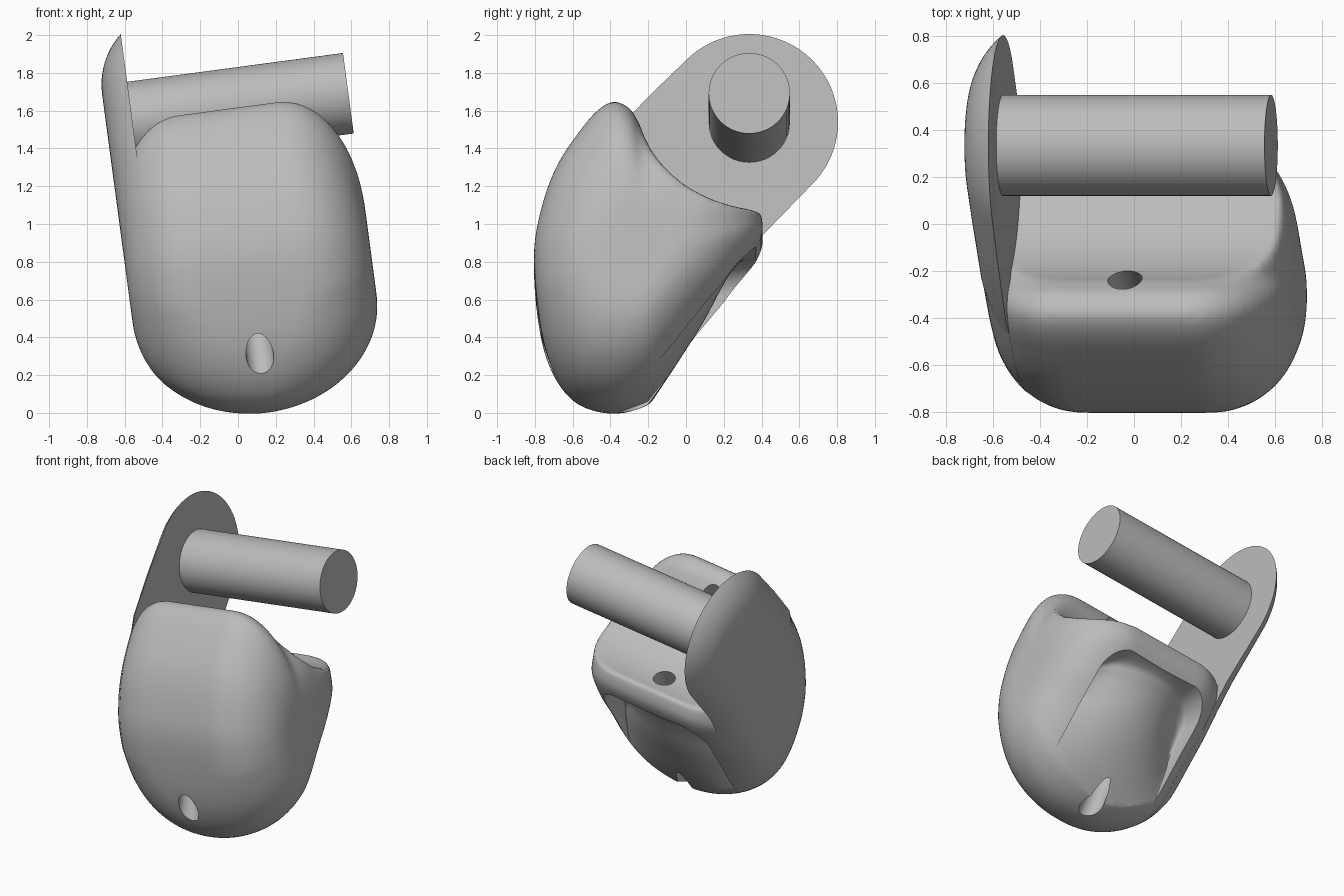
import bpy, bmesh, math
from mathutils import Vector

cube = bpy.data.objects.get("Cube")
if cube:
    bpy.data.objects.remove(cube)

TILT = math.radians(7.6)        # whole model leans about the y axis
PIN = Vector((0.335, 1.6))      # pin axis in the side plane
HEART = Vector((-0.25, 0.75))   # centre of the body in the side plane
MID, HALF = 0.16, 0.65          # body centre and half width
LEFT = MID - HALF
WALL = -0.35                    # inner face of the side plate

grey = bpy.data.materials.new("plain grey")
grey.use_nodes = True
grey.diffuse_color = (0.5, 0.5, 0.5, 1)
grey.node_tree.nodes["Principled BSDF"].inputs["Base Color"].default_value = (0.5, 0.5, 0.5, 1)


def finish(name, bm):
    bmesh.ops.recalc_face_normals(bm, faces=bm.faces)
    mesh = bpy.data.meshes.new(name)
    bm.to_mesh(mesh)
    bm.free()
    mesh.materials.append(grey)
    obj = bpy.data.objects.new(name, mesh)
    bpy.context.collection.objects.link(obj)
    obj.rotation_euler.y = -TILT
    return obj


def loft(name, sections):
    """Skin a list of closed rings with end caps."""
    bm = bmesh.new()
    rings = [[bm.verts.new(p) for p in ring] for ring in sections]
    for a, b in zip(rings, rings[1:]):
        for i in range(len(a)):
            bm.faces.new((a[i - 1], a[i], b[i], b[i - 1]))
    bm.faces.new(rings[0])
    bm.faces.new(rings[-1])
    return finish(name, bm)


def rod(name, a, b, radius, sides=64):
    a, b = Vector(a), Vector(b)
    d = (b - a).normalized()
    side = Vector((1, 0, 0)) if abs(d.x) < 0.5 else Vector((0, 1, 0))
    other = d.cross(side)
    turn = [i * math.tau / sides for i in range(sides)]
    return loft(name, [[c + radius * (side * math.cos(t) + other * math.sin(t))
                        for t in turn] for c in (a, b)])


def curve(points, steps=5, closed=True):
    """Catmull-Rom curve through side-plane points."""
    pts, out = [Vector(p) for p in points], []
    n = len(pts)
    for i in range(n if closed else n - 1):
        a, b, c, d = (pts[(i + k) % n if closed else min(n - 1, max(0, i + k))]
                      for k in (-1, 0, 1, 2))
        for s in range(steps):
            t = s / steps
            out.append(0.5 * (2 * b + (c - a) * t + (2 * a - 5 * b + 4 * c - d) * t * t
                              + (3 * b - a - 3 * c + d) * t ** 3))
    return out if closed else out + [pts[-1]]


def drop(x):
    """Fall of a quarter circle, from 0 at x <= 0 to 1 at x = 1."""
    return 1 - math.sqrt(1 - min(1, max(0, x)) ** 2)


def apply(obj, kind, **settings):
    mod = obj.modifiers.new(kind.lower(), kind)
    for key, value in settings.items():
        setattr(mod, key, value)
    bpy.context.view_layer.objects.active = obj
    bpy.ops.object.modifier_apply(modifier=mod.name)


def cut(obj, cutter):
    bpy.context.view_layer.update()
    apply(obj, "BOOLEAN", operation='DIFFERENCE', object=cutter, solver='EXACT')
    bpy.data.objects.remove(cutter)


# Hook body: one side outline, shrunk towards both ends
outline = curve([(-0.4, -0.02), (-0.61, 0.06), (-0.75, 0.32), (-0.805, 0.75),
                 (-0.77, 1.02), (-0.68, 1.27), (-0.53, 1.49), (-0.44, 1.58),
                 (-0.37, 1.605), (-0.29, 1.56), (-0.21, 1.46), (0.05, 1.45),
                 (0.36, 1.25), (0.4, 1.0), (0.38, 0.84), (0.12, 0.46),
                 (-0.07, 0.17), (-0.2, 0.03)])


def body_ring(t):
    ring = []
    for p in outline:
        flat = 0.42 * min(1, max(0, p.y / 0.6))
        s = 1 - 0.7 * drop((abs(t) - flat) / (1 - flat))
        q = HEART + (p - HEART) * s
        ring.append((MID + HALF * t, q.x, q.y))
    return ring


layers = 48
body = loft("hook_body", [body_ring(math.sin(math.pi * (i / layers - 0.5)))
                          for i in range(layers + 1)])
cut(body, rod("channel_cutter", (-1, *PIN), (2, *PIN), 0.59, 128))
apply(body, "REMESH", mode='VOXEL', voxel_size=0.018)
apply(body, "SMOOTH", factor=0.5, iterations=16)

# Pocket in the back: bulging floor, rounded upper corners, fading out below
floor = curve([(-0.21, 0.02), (-0.1, 0.17), (0, 0.32), (0.1, 0.48), (0.19, 0.65),
               (0.26, 0.76), (0.36, 0.82), (0.8, 0.84)], 4, closed=False)


def pocket_ring(v):
    ring = []
    for p in floor:
        y = p.x - 0.2 * v * v * min(1, max(0, p.y / 0.6)) * (p.x < 0.5)
        w = p.y - 0.17 * drop((abs(v) - 0.6) / 0.4) * min(1, p.y / 0.8) ** 2
        ring.append((MID + 0.43 * v, y, w))
    return ring + [(MID + 0.43 * v, 0.8, -0.3), (MID + 0.43 * v, -0.21, -0.3)]


cut(body, loft("pocket_cutter", [pocket_ring(math.sin(math.pi * (i / 32 - 0.5)))
                                 for i in range(33)]))

# Two nearly parallel drain holes
for low, high in (((-0.75, 0.26), (-0.25, 1.42)), ((-0.24, 0.05), (0.23, 1.03))):
    low, high = Vector(low), Vector(high)
    step = (high - low) * 0.25
    cut(body, rod("hole_cutter", (0.155, *(low - step)), (0.155, *(high + step)), 0.073, 40))

# Trim the body flush with the plate
bm = bmesh.new()
bmesh.ops.create_cube(bm, size=4)
bmesh.ops.translate(bm, vec=(WALL - 2, 0, 0), verts=bm.verts)
cut(body, finish("trim_cutter", bm))

# Side plate: round top joined to the body outline, with a rounded outer rim
plate_outline = [PIN + 0.47 * Vector((math.cos(a), math.sin(a)))
                 for a in (math.radians(-45 + 180 * i / 40) for i in range(41))]
start = [Vector(p) for p in ((-0.2, 1.735), (-0.42, 1.5))]
lower = [Vector(p[1:]) for p in body_ring((WALL - MID) / HALF)]
front = sorted((p for p in lower[:40] if p.y < 1.4 and p.x < -0.36), key=lambda p: -p.y)
back = [p for p in lower[70:] if p.y < 0.86]
plate_outline += start + front + back[::-1] + [Vector((0.4, 0.99))]


def plate_ring(depth, fillet=0.4):
    rise = lambda d: math.sqrt(fillet ** 2 - (fillet - d) ** 2)
    shrink = 1 - (rise(WALL - LEFT) - rise(depth)) / 0.47
    axis = PIN - HEART
    ring = []
    for p in plate_outline:
        k = min(1, max(0, (p - HEART).dot(axis) / axis.length_squared))
        c = HEART + axis * k
        q = c + (p - c) * shrink
        ring.append((LEFT + depth, q.x, q.y))
    return ring


plate = loft("side_plate", [plate_ring((WALL - LEFT) * (i / 12) ** 2) for i in range(13)])

# Cross pin
pin = rod("cross_pin", (WALL - 0.01, *PIN), (0.803, *PIN), 0.215)

for obj in (body, plate, pin):
    bpy.ops.object.select_all(action='DESELECT')
    obj.select_set(True)
    bpy.context.view_layer.objects.active = obj
    bpy.ops.object.shade_smooth_by_angle(angle=math.radians(35))
